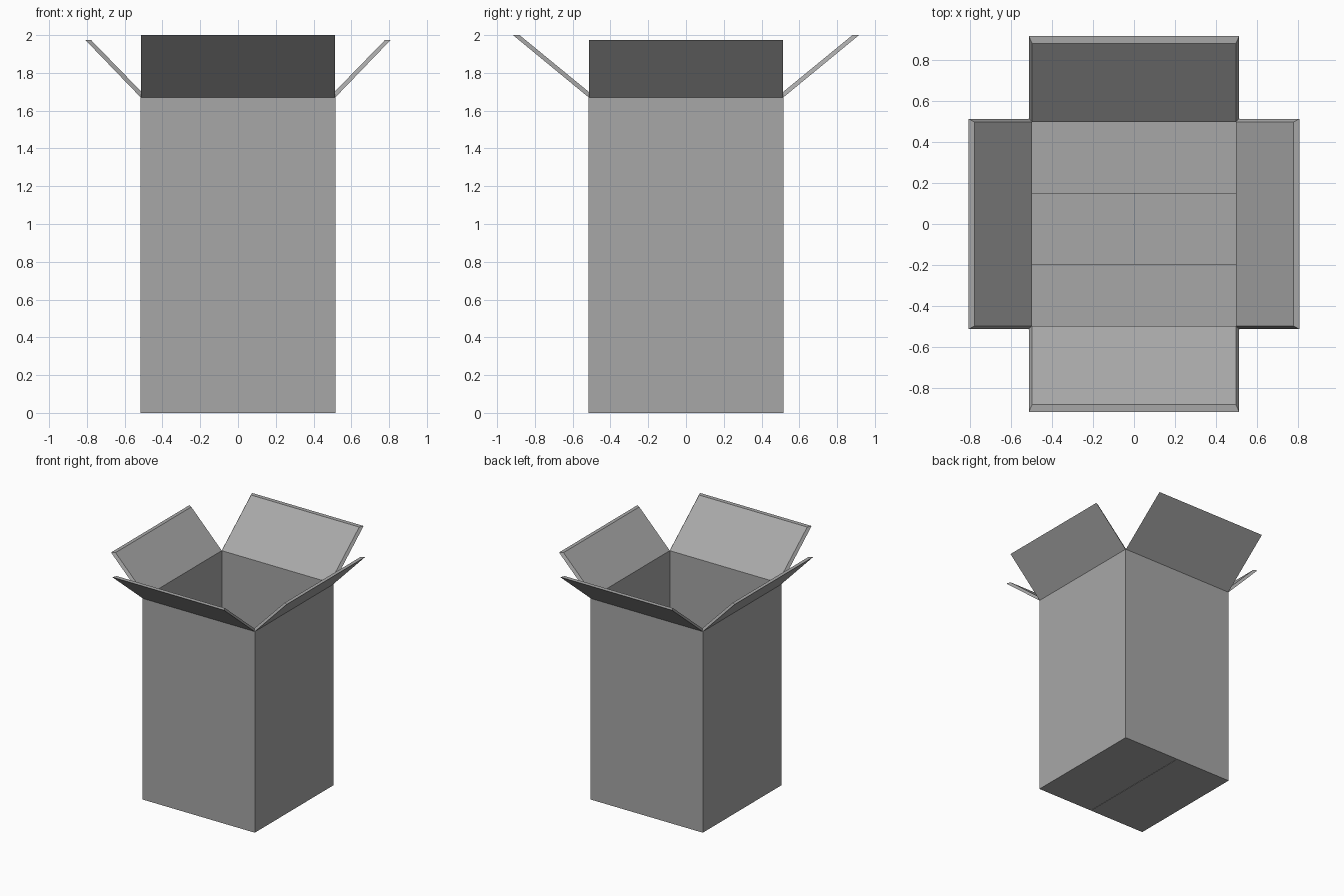
import bpy, bmesh
from mathutils import Matrix, Vector
from math import radians

cube = bpy.data.objects.get("Cube")
if cube:
    bpy.data.objects.remove(cube)

OUT, IN, RIM = 0.515, 0.497, 1.67   # outer half width, inner half width, hinge height
PLY = 0.018

card = bpy.data.materials.new("grey cardboard")
card.use_nodes = True
COLOUR = (0.39, 0.39, 0.39, 1)
card.diffuse_color = COLOUR
card.node_tree.nodes["Principled BSDF"].inputs["Base Color"].default_value = COLOUR


def finish(name, bm):
    bmesh.ops.recalc_face_normals(bm, faces=bm.faces)
    mesh = bpy.data.meshes.new(name)
    bm.to_mesh(mesh)
    bm.free()
    mesh.materials.append(card)
    obj = bpy.data.objects.new(name, mesh)
    bpy.context.collection.objects.link(obj)
    return obj


def bridge_loops(bm, loops):
    """Join each ring of vertices to the next with quads."""
    for a, b in zip(loops, loops[1:]):
        n = len(a)
        for i in range(n):
            j = (i + 1) % n
            bm.faces.new((a[i], a[j], b[j], b[i]))


def box(name, lo, hi):
    bm = bmesh.new()
    bmesh.ops.create_cube(bm, size=1)
    lo, hi = Vector(lo), Vector(hi)
    for v in bm.verts:
        v.co = (lo + hi) / 2 + Vector(c * s for c, s in zip(v.co, hi - lo))
    return finish(name, bm)


def flap(name, angle, tip_x, tip_z, rim_gap):
    """Open flap with mitred edges, made facing +x and turned into place."""
    bm = bmesh.new()
    outer = ((OUT, RIM), (tip_x, tip_z))
    inner = ((IN, RIM + 0.015), (tip_x - rim_gap, tip_z))
    loops = []
    for (hx, hz), (tx, tz), half in ((*outer, OUT - 0.002), (*inner, IN)):
        corners = ((hx, -half, hz), (tx, -half, tz), (tx, half, tz), (hx, half, hz))
        loops.append([bm.verts.new(c) for c in corners])
    bridge_loops(bm, loops)
    for ring in loops:
        bm.faces.new(ring)
    bm.transform(Matrix.Rotation(radians(angle), 4, "Z"))
    return finish(name, bm)


# Four walls as one open tube
bm = bmesh.new()
rings = []
for half, z in ((OUT, 0), (OUT, RIM), (IN, RIM + 0.015), (IN, 0)):
    rings.append([bm.verts.new((x * half, y * half, z))
                  for x, y in ((-1, -1), (1, -1), (1, 1), (-1, 1))])
bridge_loops(bm, rings + rings[:1])
finish("box_walls", bm)

# Closed bottom: outer flaps meet at a narrow seam, shorter flaps lie on top
SEAM = 0.0015
box("bottom_flap_left", (SEAM, -IN, 0), (IN, IN, PLY))
box("bottom_flap_right", (-IN, -IN, 0), (-SEAM, IN, PLY))
box("bottom_inner_flap_front", (-IN, -IN, PLY), (IN, -0.195, 2 * PLY))
box("bottom_inner_flap_back", (-IN, 0.15, PLY), (IN, IN, 2 * PLY))

# Open top flaps
for side, angle in (("left", 0), ("right", 180)):
    flap("top_flap_" + side, angle, 0.807, 1.973, 0.03)
for side, angle in (("back", 90), ("front", 270)):
    flap("top_flap_" + side, angle, 0.916, 2.0, 0.035)
